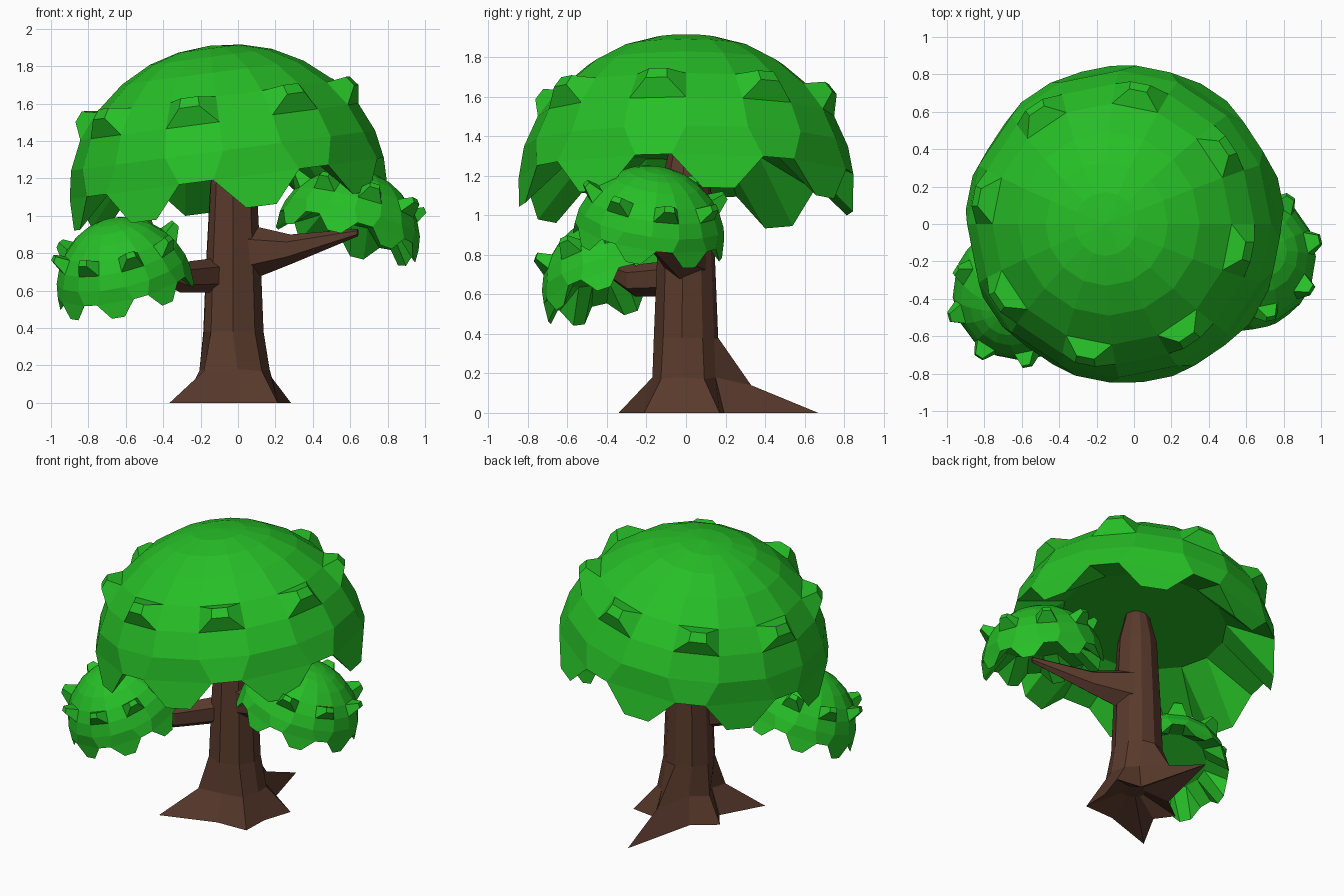
import bpy
import bmesh
from math import sin, cos, radians, pi
from mathutils import Vector, Matrix

if "Cube" in bpy.data.objects:
    bpy.data.objects.remove(bpy.data.objects["Cube"])


def material(name, rgb):
    mat = bpy.data.materials.new(name)
    mat.use_nodes = True
    color = (*rgb, 1)
    mat.diffuse_color = color
    bsdf = mat.node_tree.nodes["Principled BSDF"]
    bsdf.inputs["Base Color"].default_value = color
    bsdf.inputs["Roughness"].default_value = 0.9
    return mat


leaf = material("leaf green", (0.02, 0.52, 0.02))
bark = material("bark brown", (0.1, 0.042, 0.025))


def finish(bm, name, mat):
    bmesh.ops.recalc_face_normals(bm, faces=bm.faces)
    mesh = bpy.data.meshes.new(name)
    bm.to_mesh(mesh)
    bm.free()
    mesh.materials.append(mat)
    obj = bpy.data.objects.new(name, mesh)
    bpy.context.collection.objects.link(obj)


def polar(r, angle, z):
    return Vector((r * cos(angle), r * sin(angle), z))


def loft(name, rings, mat):
    """Join rings of points into a closed solid."""
    bm = bmesh.new()
    loops = [[bm.verts.new(p) for p in ring] for ring in rings]
    n = len(loops[0])
    for a, b in zip(loops, loops[1:]):
        for i in range(n):
            j = (i + 1) % n
            bm.faces.new((a[i], a[j], b[j], b[i]))
    bm.faces.new(loops[0])
    bm.faces.new(loops[-1])
    finish(bm, name, mat)


# Canopies: domes with raised tufts, hanging lobes and a hollow underside
SEGMENTS = 16
DOME = [(0.17, 0.7), (0.33, 0.655), (0.49, 0.57), (0.645, 0.44),
        (0.75, 0.305), (0.82, 0.15), (0.85, 0)]
TUFT_ROW = 3


def canopy(name, center, scale, tilt_x, tilt_y, spin, tuft_out, tuft_size):
    bm = bmesh.new()
    step = 2 * pi / SEGMENTS

    def ring(r, z, shift=0):
        # A shift moves neighbours together in pairs, narrowing the odd segments
        return [bm.verts.new(polar(r, (i + (shift if i % 2 else -shift)) * step, z))
                for i in range(SEGMENTS)]

    loops = [ring(r, z) for r, z in DOME[:-1]]
    rim = ring(*DOME[-1], 0.22)
    loops.append(rim)
    inner = ring(0.52, 0.15)
    top = bm.verts.new((0, 0, 0.715))
    bm.faces.new(inner)
    for i in range(SEGMENTS):
        j = (i + 1) % SEGMENTS
        bm.faces.new((top, loops[0][i], loops[0][j]))
        for row, (a, b) in enumerate(zip(loops, loops[1:])):
            quad = (a[i], b[i], b[j], a[j])
            if row == TUFT_ROW and i % 2:
                # Tuft: a tapered block pushed out of the dome
                mid = sum((v.co for v in quad), Vector()) / 4
                out = Vector((mid.x, mid.y, mid.z + 0.25)).normalized() * tuft_out
                cap = [bm.verts.new(mid + (v.co - mid) * tuft_size + out) for v in quad]
                bm.faces.new(cap)
                for k in range(4):
                    m = (k + 1) % 4
                    bm.faces.new((quad[k], quad[m], cap[m], cap[k]))
            else:
                bm.faces.new(quad)
        if i % 2:
            bm.faces.new((rim[i], inner[i], inner[j], rim[j]))
        else:
            # Lobe: a wedge hanging below the rim
            c, d = [bm.verts.new(polar(0.85, (i + t) * step, -0.17)) for t in (0.25, 0.75)]
            bm.faces.new((rim[i], c, d, rim[j]))
            bm.faces.new((rim[i], inner[i], c))
            bm.faces.new((rim[j], d, inner[j]))
            bm.faces.new((c, inner[i], inner[j], d))
    bm.transform(Matrix.Translation(center)
                 @ Matrix.Rotation(radians(tilt_y), 4, 'Y')
                 @ Matrix.Rotation(radians(tilt_x), 4, 'X')
                 @ Matrix.Rotation(radians(spin), 4, 'Z')
                 @ Matrix.Diagonal((*scale, 1)))
    finish(bm, name, leaf)


canopy("main_canopy", (-0.06, 0, 1.2), (1, 1, 1), 0, -7.5, 0, 0.085, 0.38)
canopy("left_canopy", (0.595, -0.185, 0.92), (0.455, 0.45, 0.46), -8, 15, 22.5, 0.16, 0.42)
canopy("right_canopy", (-0.61, -0.37, 0.645), (0.43, 0.43, 0.49), 16, -13, 22.5, 0.16, 0.42)

# Trunk: each root is (angle, tip radius, radius at the flare, flare height)
ROOTS = [(-137, 0.5, 0.25, 0.17), (-45, 0.3, 0.18, 0.17), (31, 0.33, 0.18, 0.17),
         (92, 0.67, 0.33, 0.14), (170, 0.3, 0.21, 0.17)]
base, flare, angles = [], [], []
for k, (angle, tip, mid, height) in enumerate(ROOTS):
    following = ROOTS[(k + 1) % len(ROOTS)][0]
    if following < angle:
        following += 360
    ridge, valley = radians(angle), radians((angle + following) / 2)
    base += [polar(tip, ridge, 0), polar(0.22, valley, 0)]
    flare += [polar(mid, ridge, height), polar(0.17, valley, 0.18)]
    angles += [ridge, valley]
hollow = [polar(0.07, a, 0.09) for a in angles]
lean = Vector((-0.025, 0, 0))
shaft = [[polar(r, a, z) + lean for a in angles]
         for r, z in ((0.163, 0.38), (0.148, 0.75), (0.125, 1.17), (0.07, 1.39))]
loft("trunk", [hollow, base, flare] + shaft, bark)


# Branches: tapered six-sided tubes along a path of (point, radius)
def branch(name, path):
    points = [Vector(p) for p, _ in path]
    along = points[-1] - points[0]
    side = along.cross(Vector((0, 0, 1))).normalized()
    rings = []
    for p, (_, r) in zip(points, path):
        rings.append([p + side * r * 0.8 * cos(k * pi / 3 + pi / 6)
                      + Vector((0, 0, r * sin(k * pi / 3 + pi / 6))) for k in range(6)])
    loft(name, rings, bark)


branch("left_branch", [((0.04, 0, 0.8), 0.155), ((0.28, -0.09, 0.82), 0.08),
                       ((0.64, -0.23, 0.91), 0.02)])
branch("right_branch", [((-0.08, 0, 0.685), 0.095), ((-0.31, -0.26, 0.67), 0.08),
                        ((-0.52, -0.42, 0.74), 0.03)])
